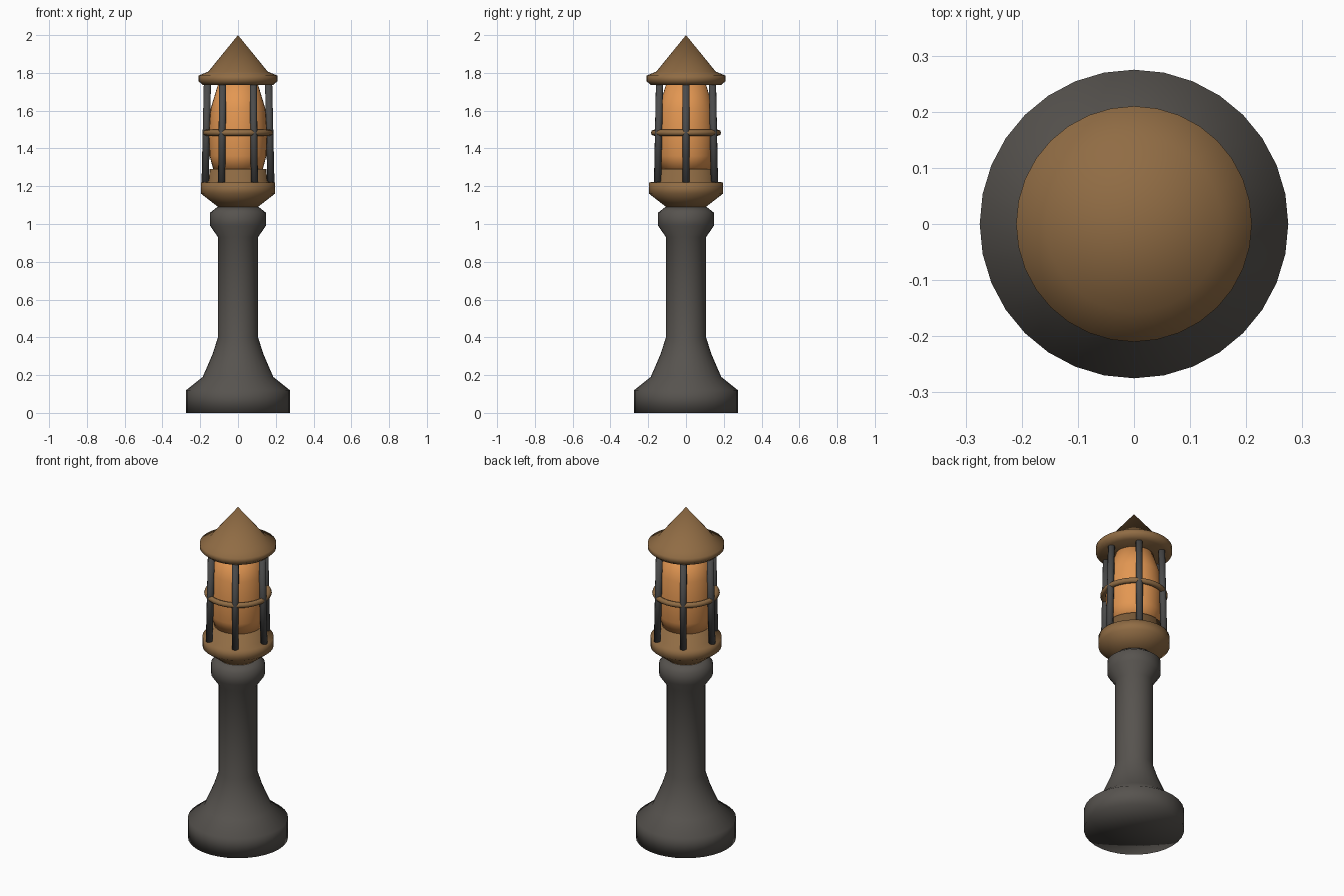
import bpy, bmesh, math
from mathutils import Vector

cube = bpy.data.objects.get("Cube")
if cube:
    bpy.data.objects.remove(cube, do_unlink=True)


def material(name, rgb):
    m = bpy.data.materials.new(name)
    m.use_nodes = True
    m.diffuse_color = (*rgb, 1)
    m.node_tree.nodes["Principled BSDF"].inputs["Base Color"].default_value = (*rgb, 1)
    return m


STONE = material("dark stone", (0.095, 0.087, 0.078))
BRONZE = material("bronze", (0.28, 0.15, 0.058))
GLASS = material("amber glass", (0.77, 0.31, 0.085))
IRON = material("dark iron", (0.07, 0.07, 0.07))


def finish(bm, name, mat):
    """Turn a bmesh into a smooth shaded object."""
    bmesh.ops.recalc_face_normals(bm, faces=bm.faces)
    for f in bm.faces:
        f.smooth = True
    mesh = bpy.data.meshes.new(name)
    bm.to_mesh(mesh)
    bm.free()
    mesh.materials.append(mat)
    obj = bpy.data.objects.new(name, mesh)
    bpy.context.collection.objects.link(obj)
    return obj


def lathe(name, profile, mat, segments=32):
    """Spin a (radius, height) profile about z; the ends lie on the axis."""
    bm = bmesh.new()
    verts = [bm.verts.new((r, 0, z)) for r, z in profile]
    edges = [bm.edges.new(pair) for pair in zip(verts, verts[1:])]
    bmesh.ops.spin(bm, geom=verts + edges, cent=(0, 0, 0), axis=(0, 0, 1),
                   angle=math.tau, steps=segments)
    bmesh.ops.remove_doubles(bm, verts=bm.verts, dist=0.0005)
    return finish(bm, name, mat)


# Stone pedestal with flared foot and capital
lathe("pedestal", [(0, 0), (0.275, 0), (0.275, 0.12), (0.187, 0.19),
                   (0.135, 0.31), (0.106, 0.40), (0.106, 0.93),
                   (0.147, 0.99), (0.147, 1.06), (0.11, 1.09), (0, 1.09)], STONE)

# Bronze cup with the collar that holds the glass
lathe("lamp_holder", [(0, 1.085), (0.105, 1.09), (0.195, 1.16), (0.195, 1.22),
                      (0.155, 1.225), (0.15, 1.29), (0, 1.29)], BRONZE)

# Glass globe
lathe("lamp_glass", [(0, 1.28), (0.13, 1.285), (0.15, 1.36), (0.155, 1.48),
                     (0.145, 1.61), (0.107, 1.735), (0, 1.76)], GLASS)

# Conical roof with a thick rim
lathe("roof", [(0, 1.735), (0.185, 1.735), (0.21, 1.757), (0.21, 1.785),
               (0.157, 1.807), (0, 2.0)], BRONZE)

# Six slightly leaning cage bars
for i in range(6):
    a = i * math.tau / 6
    out = Vector((math.cos(a), math.sin(a), 0))
    low = out * 0.174 + Vector((0, 0, 1.22))
    high = out * 0.162 + Vector((0, 0, 1.745))
    axis = high - low
    bm = bmesh.new()
    bmesh.ops.create_cone(bm, cap_ends=True, segments=10, radius1=0.019,
                          radius2=0.019, depth=axis.length)
    bar = finish(bm, f"cage_bar_{i + 1}", IRON)
    bar.location = (low + high) / 2
    bar.rotation_euler = axis.to_track_quat("Z", "Y").to_euler()

# Ring round the middle of the cage
bpy.ops.mesh.primitive_torus_add(major_radius=0.17, minor_radius=0.016,
                                 major_segments=32, minor_segments=8,
                                 location=(0, 0, 1.483))
ring = bpy.context.object
ring.name = "cage_ring"
ring.data.materials.append(BRONZE)
bpy.ops.object.shade_smooth()
